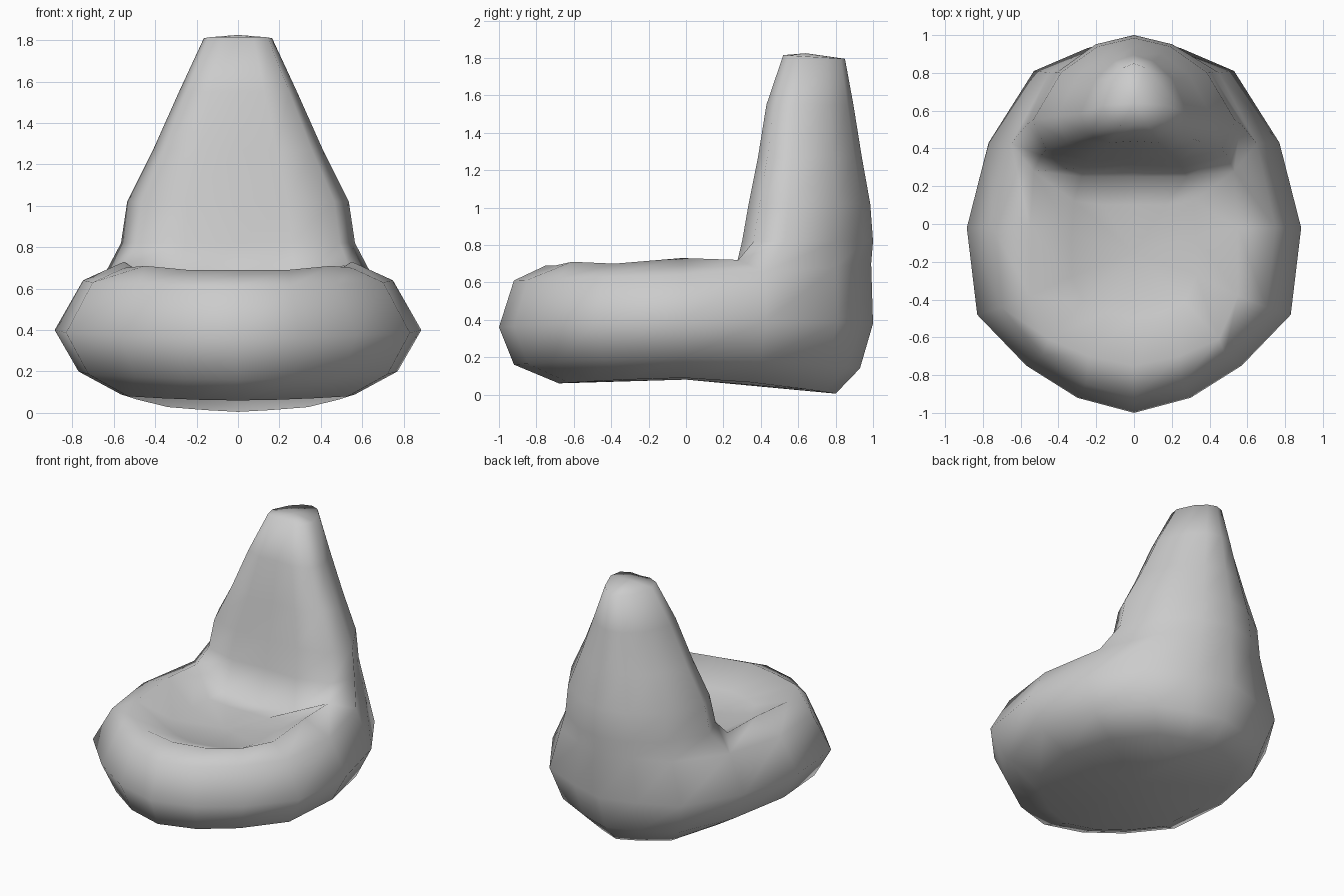
import bpy, bmesh

cube = bpy.data.objects.get("Cube")
if cube:
    bpy.data.objects.remove(cube, do_unlink=True)

fabric = bpy.data.materials.new("grey fabric")
fabric.use_nodes = True
GREY = (0.6, 0.6, 0.6, 1)
fabric.diffuse_color = GREY
fabric.node_tree.nodes["Principled BSDF"].inputs["Base Color"].default_value = GREY

bm = bmesh.new()


def mirrored(half):
    """Half a loop, from the front to the back centre, completed on -x."""
    return half + [(-x, y, z) for x, y, z in half[-2:0:-1]]


def add(points):
    return [bm.verts.new(p) for p in points]


def bridge(a, b, closed=True):
    n = len(a)
    for i in range(n if closed else n - 1):
        j = (i + 1) % n
        bm.faces.new((a[i], a[j], b[j], b[i]))


def fan(loop, centre):
    c = bm.verts.new(centre)
    for i in range(len(loop)):
        bm.faces.new((loop[i], loop[(i + 1) % len(loop)], c))


# Plan outline, front centre to back centre
OUTLINE = [(0, -1), (.30, -.92), (.57, -.75), (.83, -.48), (.885, -.02),
           (.77, .43), (.53, .81), (.25, .93), (0, 1)]


def base_ring(sx, front, back, z_front, z_side, z_back):
    pts = []
    for x, y in OUTLINE:
        z_end = z_front if y < 0 else z_back
        t = abs(y) ** 1.5
        pts.append((x * sx, y * (front if y < 0 else back), z_side + (z_end - z_side) * t))
    return add(mirrored(pts))


# Rounded base, from the underside up to the shoulder
rings = [base_ring(.64, .68, .80, .06, .09, .005),
         base_ring(.87, .92, .93, .16, .20, .14),
         base_ring(1, 1, 1, .36, .40, .38),
         base_ring(.845, .92, .99, .61, .64, .70)]
for low, high in zip(rings, rings[1:]):
    bridge(low, high)
fan(rings[0][::-1], (0, 0, .08))
shoulder = rings[-1]

# Padded rim around the front and both arms
half_rim = [(0, -.75, .69), (.24, -.70, .69), (.45, -.61, .71),
            (.55, -.38, .70), (.55, -.02, .73), (.53, .28, .72)]
rim = add([(-x, y, z) for x, y, z in half_rim[:0:-1]] + half_rim)
bridge([shoulder[k % 16] for k in range(-5, 6)], rim, closed=False)

# Sunken seat, meeting the backrest in a crease
crease = add([(.28, .25, .61), (0, .25, .58), (-.28, .25, .61)])
seat = rim + crease
inner = add([(v.co.x * .6, -.12 + (v.co.y + .12) * .6, .585) for v in seat])
bridge(seat, inner)
fan(inner, (0, -.15, .56))

# Backrest rising from the shoulder and the crease
SECTION = [(1, .33), (.72, .72), (.36, .93), (0, 1)]
FRONT = [(-.87, .09), (-.45, 0), (0, .02), (.45, 0), (.87, .09)]
section = SECTION + [(-x, y) for x, y in SECTION[2::-1]] + FRONT
previous = shoulder[5:12] + [rim[0]] + crease[::-1] + [rim[-1]]
for z, width, front, back in [(.82, .565, .30, 1.0), (1.02, .535, .335, .985),
                              (1.27, .41, .385, .94), (1.55, .285, .43, .895),
                              (1.815, .165, .52, .85)]:
    ring = add([(x * width, front + y * (back - front),
                 z - (.02 * y if z > 1.8 else 0)) for x, y in section])
    bridge(previous, ring)
    previous = ring
fan(previous, (0, .64, 1.825))

bmesh.ops.recalc_face_normals(bm, faces=bm.faces)
for face in bm.faces:
    face.smooth = True
mesh = bpy.data.meshes.new("bean_bag_chair")
bm.to_mesh(mesh)
bm.free()
mesh.materials.append(fabric)
chair = bpy.data.objects.new("bean_bag_chair", mesh)
bpy.context.collection.objects.link(chair)
